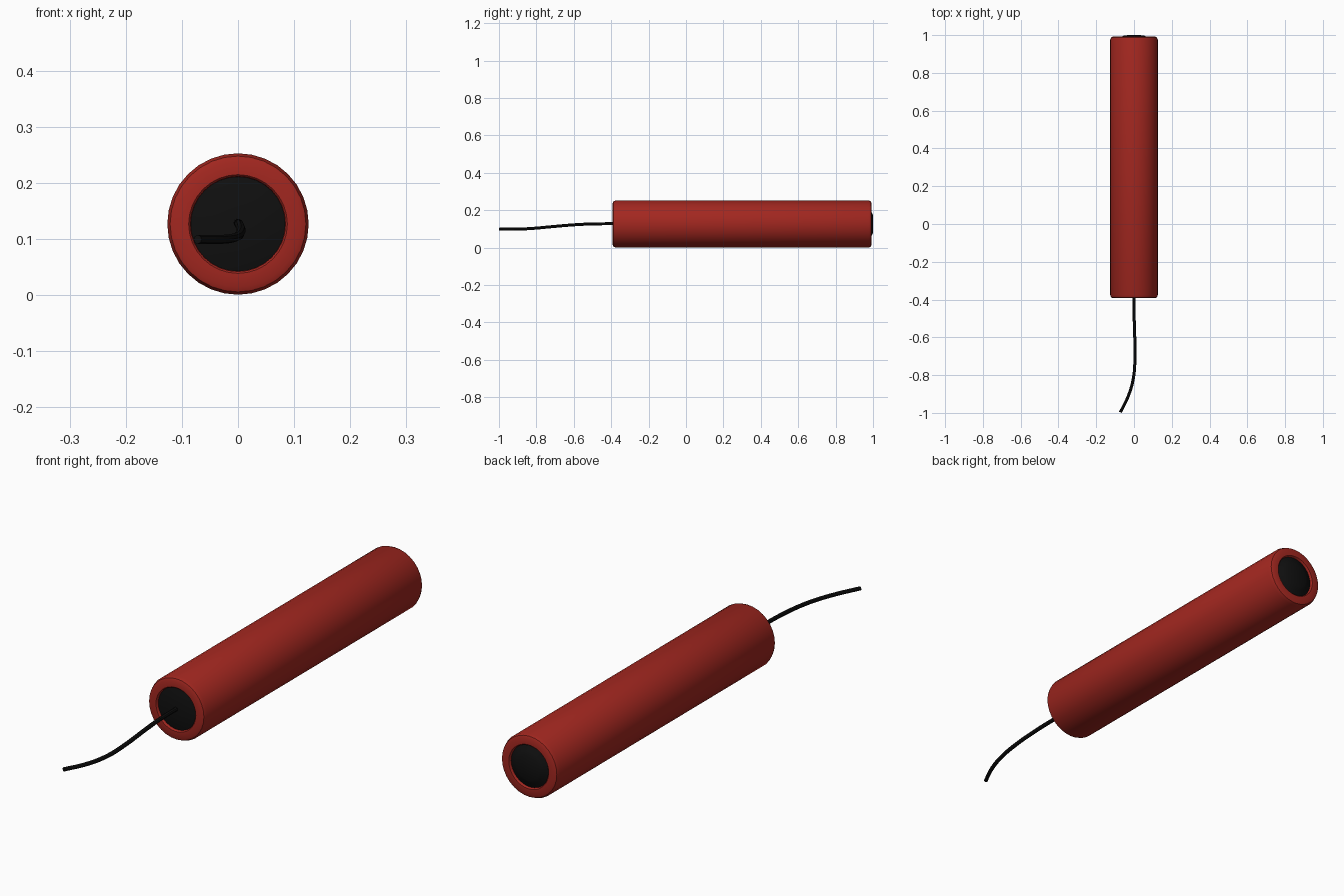
import bpy, bmesh, math
from mathutils import Vector, Matrix

if "Cube" in bpy.data.objects:
    bpy.data.objects.remove(bpy.data.objects["Cube"])

CZ = 0.1265      # height of the stick's axis
SIDES = 32


def material(name, rgb):
    m = bpy.data.materials.new(name)
    m.diffuse_color = (*rgb, 1)
    m.use_nodes = True
    m.node_tree.nodes["Principled BSDF"].inputs["Base Color"].default_value = m.diffuse_color
    return m


red = material("red_paper", (0.36, 0.02, 0.014))
black = material("black_powder", (0.005, 0.005, 0.005))


def lathe(name, profile, mat):
    """Spin (radius, y) points around the stick's axis."""
    bm = bmesh.new()
    verts = [bm.verts.new((r, y, 0)) for r, y in profile]
    edges = [bm.edges.new(p) for p in zip(verts, verts[1:])]
    bmesh.ops.spin(bm, geom=verts + edges, cent=(0, 0, 0), axis=(0, 1, 0),
                   angle=math.tau, steps=SIDES)
    bmesh.ops.remove_doubles(bm, verts=bm.verts, dist=1e-5)
    bmesh.ops.recalc_face_normals(bm, faces=bm.faces)
    bmesh.ops.translate(bm, verts=bm.verts, vec=(0, 0, CZ))
    me = bpy.data.meshes.new(name)
    bm.to_mesh(me)
    bm.free()
    ob = bpy.data.objects.new(name, me)
    bpy.context.collection.objects.link(ob)
    me.materials.append(mat)
    finish(ob)
    return ob


def finish(ob):
    bpy.ops.object.select_all(action='DESELECT')
    ob.select_set(True)
    bpy.context.view_layer.objects.active = ob
    bpy.ops.object.shade_smooth_by_angle(angle=math.radians(40))


# paper tube: rounded rims with a shallow lip around each end plug
F, B = -0.392, 0.992
lathe("paper_tube", [
    (0.084, F + 0.012), (0.085, F + 0.003), (0.088, F), (0.112, F),
    (0.121, F + 0.004), (0.126, F + 0.016),
    (0.126, B - 0.016), (0.121, B - 0.004), (0.112, B),
    (0.088, B), (0.085, B - 0.003), (0.084, B - 0.012)], red)

# end plugs, the rear one slightly domed past the rim
lathe("front_plug", [(0, F), (0.03, F + 0.001), (0.06, F + 0.004),
                     (0.085, F + 0.01)], black)
lathe("rear_plug", [(0, 1.0), (0.05, 0.999), (0.062, 0.993),
                    (0.085, B - 0.01)], black)

# fuse: a thin curved cord
path = [(0, -0.385, 0.128), (0.001, -0.5, 0.127), (0.004, -0.6, 0.122),
        (0.005, -0.72, 0.112), (-0.004, -0.82, 0.103),
        (-0.03, -0.91, 0.099), (-0.072, -0.997, 0.099)]
cu = bpy.data.curves.new("fuse_path", 'CURVE')
cu.dimensions = '3D'
cu.bevel_depth = 0.008
cu.bevel_resolution = 2
cu.use_fill_caps = True
cu.resolution_u = 5
sp = cu.splines.new('BEZIER')
sp.bezier_points.add(len(path) - 1)
for bp, co in zip(sp.bezier_points, path):
    bp.co = co
    bp.handle_left_type = bp.handle_right_type = 'AUTO'
tmp = bpy.data.objects.new("fuse_path", cu)
bpy.context.collection.objects.link(tmp)
bpy.context.view_layer.update()
me = bpy.data.meshes.new_from_object(
    tmp.evaluated_get(bpy.context.evaluated_depsgraph_get()))
bpy.data.objects.remove(tmp)
fuse = bpy.data.objects.new("fuse", me)
bpy.context.collection.objects.link(fuse)
me.materials.clear()
me.materials.append(black)
finish(fuse)
